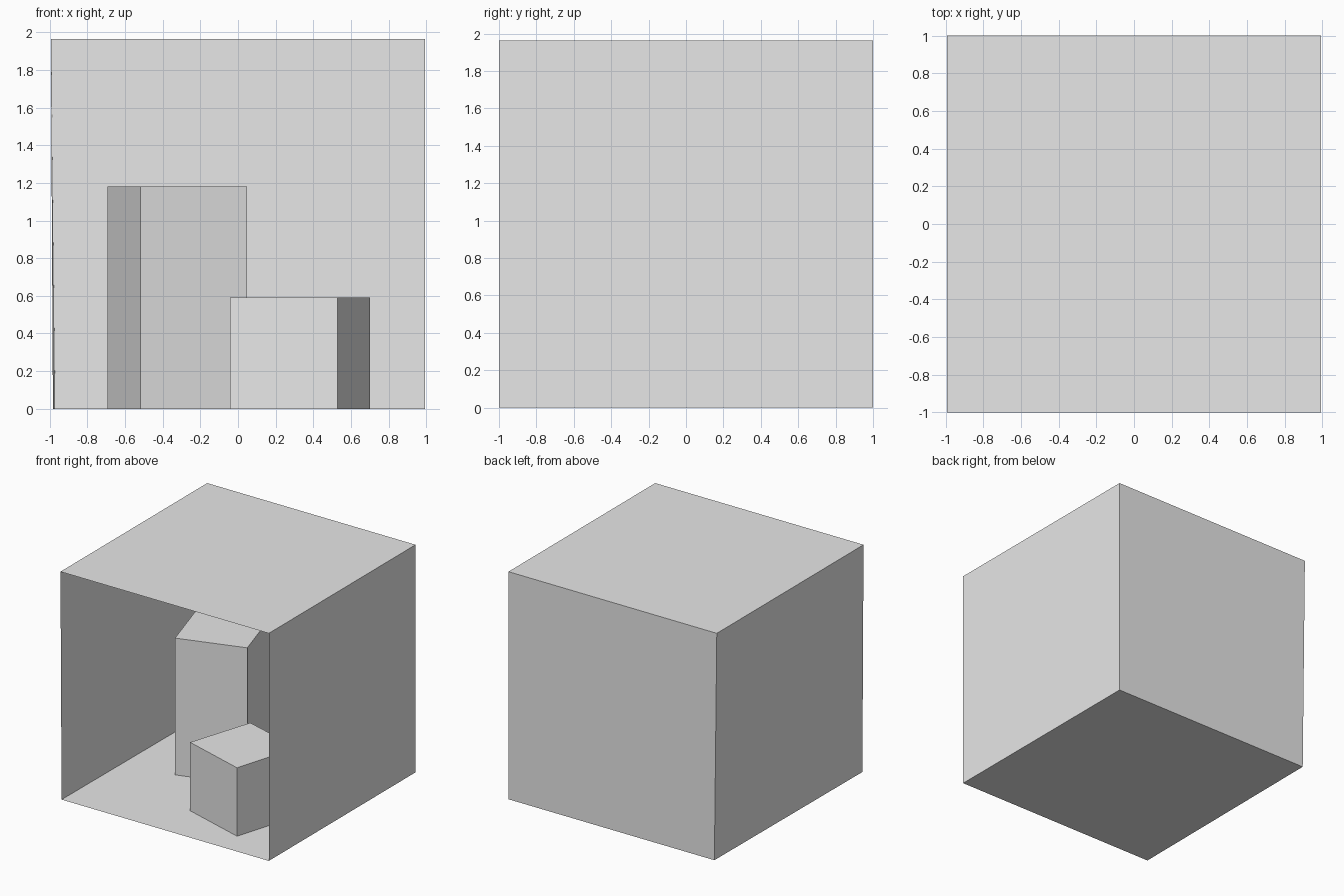
import bpy
import bmesh
from mathutils import Vector

default_cube = bpy.data.objects.get("Cube")
if default_cube:
    bpy.data.objects.remove(default_cube, do_unlink=True)

# One plain grey for everything
grey = bpy.data.materials.new("light grey")
grey.use_nodes = True
grey.diffuse_color = (0.8, 0.8, 0.8, 1)
grey.node_tree.nodes["Principled BSDF"].inputs["Base Color"].default_value = (0.8, 0.8, 0.8, 1)

W, D, H = 0.994, 1.0, 1.963


def finish(name, bm):
    mesh = bpy.data.meshes.new(name)
    bm.to_mesh(mesh)
    bm.free()
    mesh.materials.append(grey)
    obj = bpy.data.objects.new(name, mesh)
    bpy.context.collection.objects.link(obj)
    return obj


def panel(name, corners):
    """Single sheet whose normal points into the room."""
    bm = bmesh.new()
    face = bm.faces.new([bm.verts.new(c) for c in corners])
    face.normal_update()
    inward = Vector((0, 0, H / 2)) - face.calc_center_median()
    if face.normal.dot(inward) < 0:
        face.normal_flip()
    return finish(name, bm)


def block(name, footprint, height):
    """Turned block, open underneath where it stands on the floor."""
    bm = bmesh.new()
    base = bm.faces.new([bm.verts.new((x, y, 0)) for x, y in footprint])
    top = bmesh.ops.extrude_face_region(bm, geom=[base])["geom"]
    verts = [g for g in top if isinstance(g, bmesh.types.BMVert)]
    bmesh.ops.translate(bm, verts=verts, vec=(0, 0, height))
    bmesh.ops.recalc_face_normals(bm, faces=bm.faces)
    bottom = [f for f in bm.faces if all(v.co.z < 0.001 for v in f.verts)]
    bmesh.ops.delete(bm, geom=bottom, context="FACES_ONLY")
    return finish(name, bm)


# Room corners: the right wall leans slightly inward at the floor
floor_fr, floor_br = (-0.983, -D, 0), (-0.971, D, 0)
floor_fl, floor_bl = (W, -D, 0), (W, D, 0)
top_fr, top_br = (-W, -D, H), (-W, D, H)
top_fl, top_bl = (W, -D, H), (W, D, H)

# Room shell, open at the front
panel("floor", [floor_fr, floor_fl, floor_bl, floor_br])
panel("ceiling", [top_fr, top_br, top_bl, top_fl])
panel("back_wall", [floor_br, floor_bl, top_bl, top_br])
panel("left_wall", [floor_fl, top_fl, top_bl, floor_bl])
panel("right_wall", [floor_fr, floor_br, top_br, top_fr])

# Blocks standing on the floor
block("short_block", [(0.529, -0.768), (0.701, -0.195), (0.136, -0.027), (-0.043, -0.592)], 0.59)
block("tall_block", [(-0.519, -0.117), (0.047, 0.059), (-0.129, 0.631), (-0.694, 0.452)], 1.18)
